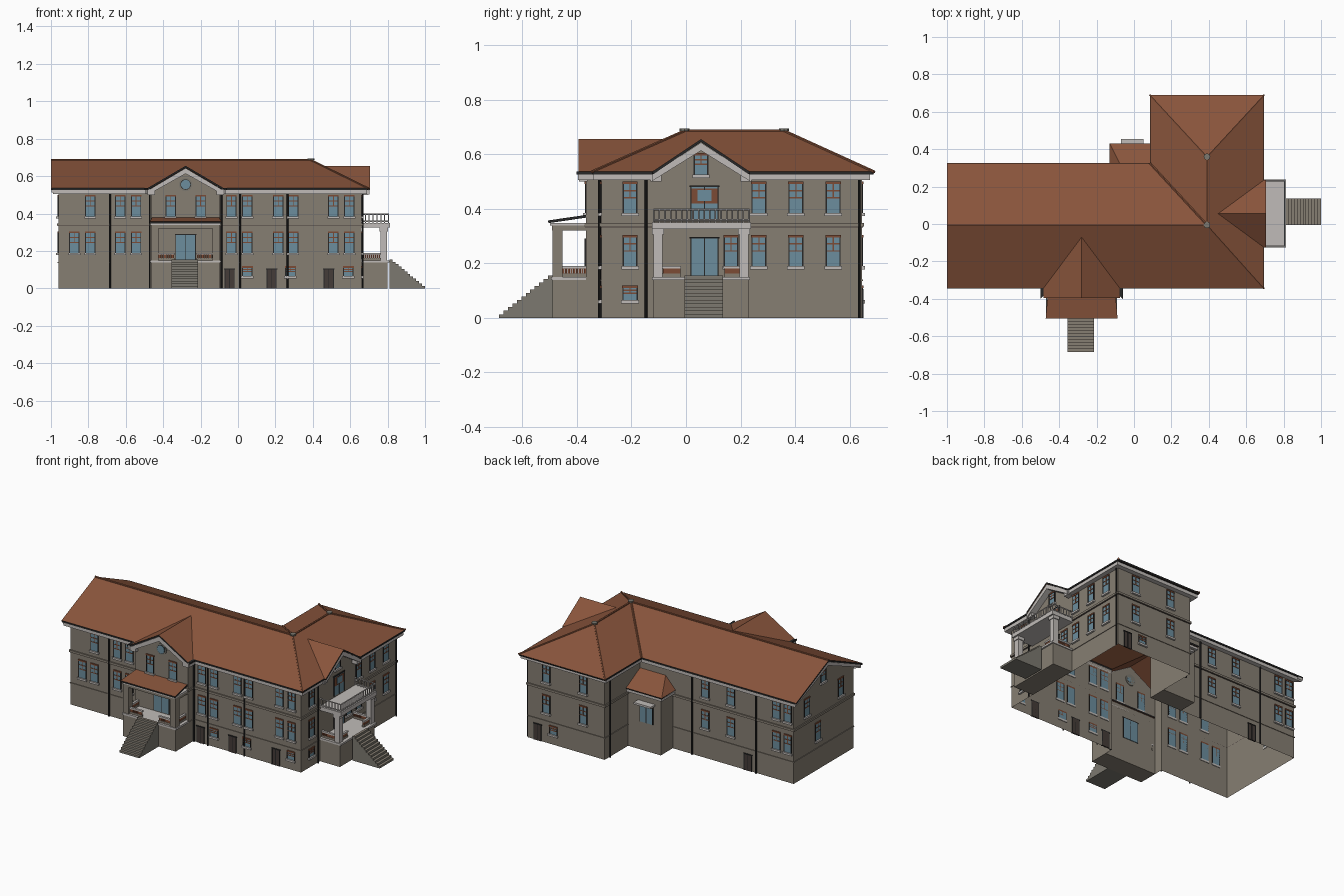
import bpy, bmesh
from mathutils import Vector

if "Cube" in bpy.data.objects:
    bpy.data.objects.remove(bpy.data.objects["Cube"])


def material(name, *rgb):
    m = bpy.data.materials.new(name)
    m.use_nodes = True
    m.diffuse_color = (*rgb, 1)
    m.node_tree.nodes["Principled BSDF"].inputs["Base Color"].default_value = (*rgb, 1)
    return m


STONE = material("warm grey stone", .24, .21, .17)
TILE = material("brown roof tile", .25, .09, .045)
TRIM = material("pale stone trim", .53, .5, .48)
GLASS = material("blue glass", .15, .27, .34)
WOOD = material("red brown wood", .2, .07, .035)
DARK = material("dark metal", .02, .02, .02)
STEP = material("grey step stone", .2, .19, .16)
DOOR = material("dark door", .06, .045, .04)

parts = {}


def part(name, mat):
    if name not in parts:
        parts[name] = (bmesh.new(), mat)
    return parts[name][0]


def prism(name, mat, pts, vec):
    bm = part(name, mat)
    a = [bm.verts.new(p) for p in pts]
    b = [bm.verts.new(Vector(p) + Vector(vec)) for p in pts]
    bm.faces.new(a)
    bm.faces.new(b[::-1])
    for i in range(len(a)):
        j = (i + 1) % len(a)
        bm.faces.new((a[j], a[i], b[i], b[j]))


def box(name, mat, x, y, z):
    base = [(x[0], y[0], z[0]), (x[1], y[0], z[0]), (x[1], y[1], z[0]), (x[0], y[1], z[0])]
    prism(name, mat, base, (0, 0, z[1] - z[0]))


def rod(name, mat, p, q, r, sides=8):
    p, q = Vector(p), Vector(q)
    m = (q - p).to_track_quat('Z', 'Y').to_matrix().to_4x4()
    m.translation = (p + q) / 2
    bmesh.ops.create_cone(part(name, mat), cap_ends=True, segments=sides, radius1=r,
                          radius2=r, depth=(q - p).length, matrix=m)


def at(axis, u, plane, z):
    return (u, plane, z) if axis == 0 else (plane, u, z)


# Walls: (axis along the wall, plane position, outward sign)
FRONT, BAY, BACK = (0, -.31, -1), (0, -.366, -1), (0, .29, 1)
WING, EAST, WEST, ANNEX = (0, .645, 1), (1, .66, 1), (1, -.96, -1), (0, .41, 1)


def slab(name, mat, wall, u, z, w, h, out, back=.004):
    axis, plane, s = wall
    along = (u - w / 2, u + w / 2)
    across = sorted((plane - s * back, plane + s * out))
    xy = (along, across) if axis == 0 else (across, along)
    box(name, mat, *xy, (z, z + h))


def window(wall, u, z, h=.105, w=.05, sill=True):
    slab("window_glass", GLASS, wall, u, z, w, h, .003)
    for side in (-1, 1):
        slab("window_frames", DARK, wall, u + side * w / 2, z, .005, h, .005)
    slab("window_bars", WOOD, wall, u, z + h / 2, .004, h / 2, .005)
    for k in (.5, .75):
        slab("window_bars", WOOD, wall, u, z + h * k, w, .005, .005)
    slab("window_lintels", WOOD, wall, u, z + h, w + .006, .009, .006)
    if sill:
        slab("window_sills", TRIM, wall, u, z - .012, w + .014, .012, .012)


def door(wall, u, z, w, h, mat=DOOR):
    slab("door_leaves_" + mat.name.split()[0], mat, wall, u, z, w, h, .004)
    slab("door_heads", DARK, wall, u, z + h, w + .01, .006, .006)
    for side in (-1, 0, 1):
        slab("door_jambs", WOOD if mat is GLASS else DARK, wall, u + side * w / 2, z, .004, h, .006)


# Wall shell, open below, with the front bay and rear wing in one outline
outline = [(-.96, -.31), (-.465, -.31), (-.465, -.366), (-.095, -.366), (-.095, -.31),
           (.66, -.31), (.66, -.11), (.66, .22), (.66, .645), (.12, .645), (.12, .29), (-.96, .29)]
shell = part("walls", STONE)
for i, a in enumerate(outline):
    b = outline[(i + 1) % len(outline)]
    shell.faces.new([shell.verts.new(p) for p in ((*a, 0), (*b, 0), (*b, .53), (*a, .53))])
for tri in ([(-.465, -.366, .53), (-.095, -.366, .53), (-.28, -.366, .64)],
            [(.66, -.12, .53), (.66, .23, .53), (.66, .055, .645)],
            [(-.96, .29, .53), (-.96, -.31, .53), (-.96, -.31, .54), (-.96, -.005, .675), (-.96, .29, .54)]):
    shell.faces.new([shell.verts.new(p) for p in tri])


def band(name, mat, z, out, skip=()):
    """Mitred moulding that follows the wall outline."""
    pts = [Vector(p) for p in outline]
    n = len(pts)
    nrm = []
    for i in range(n):
        d = (pts[(i + 1) % n] - pts[i]).normalized()
        nrm.append(Vector((d.y, -d.x)))
    off = [pts[i] + (nrm[i - 1] + nrm[i]) * out / (1 + nrm[i - 1].dot(nrm[i])) for i in range(n)]
    for i in range(n):
        if i not in skip:
            j = (i + 1) % n
            ring = [(*p, z[0]) for p in (pts[i], off[i], off[j], pts[j])]
            prism(name, mat, ring, (0, 0, z[1] - z[0]))


band("eave_cornice", TRIM, (.505, .53), .03, skip=(2, 6, 11))
band("gutter", DARK, (.526, .536), .035, skip=(2, 6, 11))
band("string_course", STONE, (.335, .348), .007)
band("string_shadow_line", DOOR, (.332, .335), .004)
band("plinth_line", STONE, (.135, .14), .004)

# Main roof with both cross gables
H, G, E = .685, .655, .535
wf, wr, wb = (-1, -.345, E), (-1, -.005, H), (-1, .325, E)
a, b = (.39, -.005, H), (.39, .36, H)
se, ne, nw, inner = (.695, -.345, E), (.695, .69, E), (.085, .69, E), (.085, .325, E)
fl, fr, fa, ft = (-.485, -.345, E), (-.075, -.345, E), (-.28, -.07, G), (-.28, -.395, G)
es, en, ea, et = (.695, -.125, E), (.695, .235, E), (.45, .055, G), (.705, .055, G)


def roof(name, faces, thickness):
    bm = part(name, TILE)
    for f in faces:
        bm.faces.new([bm.verts.new(p) for p in f])
    bmesh.ops.remove_doubles(bm, verts=bm.verts, dist=.001)
    me = bpy.data.meshes.new(name)
    bm.to_mesh(me)
    parts.pop(name)[0].free()
    me.materials.append(TILE)
    me.materials.append(DARK)
    ob = bpy.data.objects.new(name, me)
    bpy.context.collection.objects.link(ob)
    mod = ob.modifiers.new("thickness", 'SOLIDIFY')
    mod.thickness, mod.offset, mod.material_offset_rim = thickness, -1, 1


roof("main_roof", [
    (wf, fl, fa, fr, se, a, wr), (se, es, ea, en, ne, b, a), (ne, nw, b),
    (nw, inner, a, b), (inner, wb, wr, a),
    ((-.485, -.395, E), ft, fa, fl), (ft, (-.075, -.395, E), fr, fa),
    (es, (.705, -.125, E), et, ea), (ea, et, (.705, .235, E), en)], .01)
for p, q in ((a, se), (b, ne), (b, nw), (a, inner), (a, b), (a, wr)):
    rod("ridge_caps", TILE, p, q, .006, 6)
for p in (a, b):
    rod("ridge_finials", STEP, p, Vector(p) + Vector((0, 0, .009)), .018)


# Raking boards on the gables
def barge(axis, plane, depth, mid, half, foot, top, h):
    for s in (-1, 1):
        uz = [(mid + s * half, foot), (mid, top), (mid, top - h), (mid + s * half, foot - h * .8)]
        prism("barge_boards", TRIM, [at(axis, u, plane, z) for u, z in uz],
              at(axis, 0, depth, 0))


barge(0, -.392, .026, -.28, .2, .525, .643, .03)
barge(1, .702, -.04, .055, .18, .525, .643, .03)
barge(1, -.997, .036, -.005, .33, .53, .672, .022)
for u in (-.465, -.095):
    slab("gable_returns", TRIM, BAY, u, .5, .04, .028, .026)
for u in (-.11, .22):
    slab("gable_returns", TRIM, EAST, u, .5, .04, .028, .035)

# Windows
UP, LOW, CELLAR = .385, .19, .065
pairs = [-.63, -.545, -.035, .05, .215, .295, .51, .595]
for wall, upper, lower in (
        (FRONT, [-.79] + pairs, [-.875, -.79] + pairs),
        (BAY, [-.36, -.2], []),
        (EAST, [-.205, .267, .403, .54], [-.205, .165, .267, .403, .54]),
        (WING, [.27, .53], [.27, .53]),
        (BACK, [-.92, -.84, -.52, -.34], [-.92, -.84, -.52, -.34]),
        (WEST, [-.18, .16], [.05])):
    for u in upper:
        window(wall, u, UP)
    for u in lower:
        window(wall, u, LOW)
for wall, u in ((FRONT, .05), (FRONT, .28), (FRONT, .59), (EAST, -.205), (WING, .48)):
    window(wall, u, CELLAR, h=.045, w=.052)
window(EAST, .055, .525, h=.07)
window(WEST, -.005, .54, h=.08)

# Doors
for wall, u in ((FRONT, -.045), (FRONT, .18), (FRONT, .485), (WING, .59), (BACK, -.64)):
    door(wall, u, 0, .05, .1)
door(BAY, -.28, .155, .105, .13, GLASS)
door(EAST, .068, .155, .1, .135, GLASS)
door(EAST, .068, .36, .1, .12, GLASS)
slab("balcony_door_bars", WOOD, EAST, .068, .42, .1, .055, .005)
slab("balcony_door_panes", GLASS, EAST, .068, .428, .05, .04, .008)
door(ANNEX, -.01, .18, .09, .1, GLASS)

# Round gable window
for name, mat, r, out in (("oculus_surround", STEP, .036, .006), ("oculus_rim", DARK, .028, .008),
                          ("oculus_glass", GLASS, .025, .01)):
    rod(name, mat, (-.28, -.362, .555), (-.28, -.366 - out, .555), r, 24)

# Downpipes
for x, y in ((-.685, -.317), (.01, -.317), (.265, -.317), (-.472, -.317), (-.088, -.317),
             (.667, -.147), (.667, .635), (-.25, .297), (-.7, .297), (.113, .6)):
    rod("downpipes", DARK, (x, y, 0), (x, y, .53), .005)


def stairs(axis, start, end, lo, hi, count=12, top=.155):
    for i in range(count):
        nose = end + (start - end) * i / count
        run, side = sorted((start, nose)), (lo, hi)
        z = top * (i + 1) / count
        tread = sorted((nose, nose + (start - end) / count))
        for name, mat, zz in (("steps", STEP, (0, z - .003)), ("step_treads", STONE, (z - .003, z))):
            xy = (side, tread) if axis == 0 else (tread, side)
            box(name, mat, *xy, zz)


def parapet(p, q):
    """Low balustrade between two plan points."""
    x, y = sorted((p[0], q[0])), sorted((p[1], q[1]))
    grow = lambda r, t: (r[0] - t, r[1] + t)
    box("porch_rails", TRIM, grow(x, .007), grow(y, .007), (.18, .19))
    box("porch_kerbs", STONE, grow(x, .006), grow(y, .006), (.15, .163))
    for i in range(9):
        c = Vector(p).lerp(Vector(q), i / 8)
        box("porch_balusters", WOOD, grow((c.x, c.x), .004), grow((c.y, c.y), .004), (.163, .18))


# Front porch
box("front_porch_base", STONE, (-.465, -.095), (-.49, -.366), (0, .138))
box("front_porch_floor", TRIM, (-.47, -.09), (-.495, -.366), (.138, .15))
stairs(0, -.49, -.685, -.355, -.215)
for x in (-.445, -.115):
    box("front_porch_posts", STONE, (x - .02, x + .02), (-.49, -.453), (.15, .335))
    parapet((x, -.45), (x, -.37))
for x in (-.425, -.215):
    parapet((x, -.475), (x + .08, -.475))
box("front_porch_beam", STONE, (-.465, -.095), (-.492, -.366), (.32, .338))
box("front_porch_soffit", TRIM, (-.467, -.093), (-.498, -.366), (.338, .348))
roof("front_porch_roof", [((-.472, -.506, .357), (-.088, -.506, .357),
                           (-.1, -.362, .378), (-.46, -.362, .378))], .01)

# East porch carrying the balcony
box("east_porch_base", STONE, (.66, .8), (-.12, .23), (0, .138))
box("east_porch_floor", TRIM, (.66, .81), (-.125, .235), (.138, .15))
stairs(1, .81, 1, -.005, .135)
for y in (-.103, .213):
    box("east_porch_columns", TRIM, (.762, .797), (y - .017, y + .017), (.15, .325))
    box("east_porch_capitals", TRIM, (.757, .802), (y - .022, y + .022), (.305, .325))
    parapet((.67, y), (.755, y))
for y in (-.08, .145):
    parapet((.782, y), (.782, y + .055))
box("balcony_floor", TRIM, (.66, .812), (-.125, .238), (.325, .35))
rails = [((.66, -.118), (.805, -.118)), ((.805, -.118), (.805, .231)), ((.805, .231), (.66, .231))]
for (p, q), n in zip(rails, (7, 17, 7)):
    for z in (.358, .397):
        rod("balcony_rails", TRIM, (*p, z), (*q, z), .004, 6)
    for i in range(n + 1):
        c = Vector(p).lerp(Vector(q), i / n)
        rod("balcony_balusters", TRIM, (*c, .35), (*c, .397), .003, 6)

# Rear entrance annex
box("rear_annex", STONE, (-.11, .12), (.29, .41), (0, .365))
box("rear_annex_cornice", TRIM, (-.125, .12), (.29, .424), (.35, .365))
roof("rear_annex_roof", [((.12, .43, .375), (-.13, .43, .375), (-.06, .29, .45), (.12, .29, .45)),
                         ((-.13, .43, .375), (-.13, .29, .375), (-.06, .29, .45))], .01)
box("rear_canopy", TRIM, (-.07, .05), (.41, .455), (.3, .312))

# Turn every collected part into an object
for name, (bm, mat) in parts.items():
    if name != "walls":
        bmesh.ops.recalc_face_normals(bm, faces=bm.faces)
    me = bpy.data.meshes.new(name)
    bm.to_mesh(me)
    bm.free()
    me.materials.append(mat)
    bpy.context.collection.objects.link(bpy.data.objects.new(name, me))
